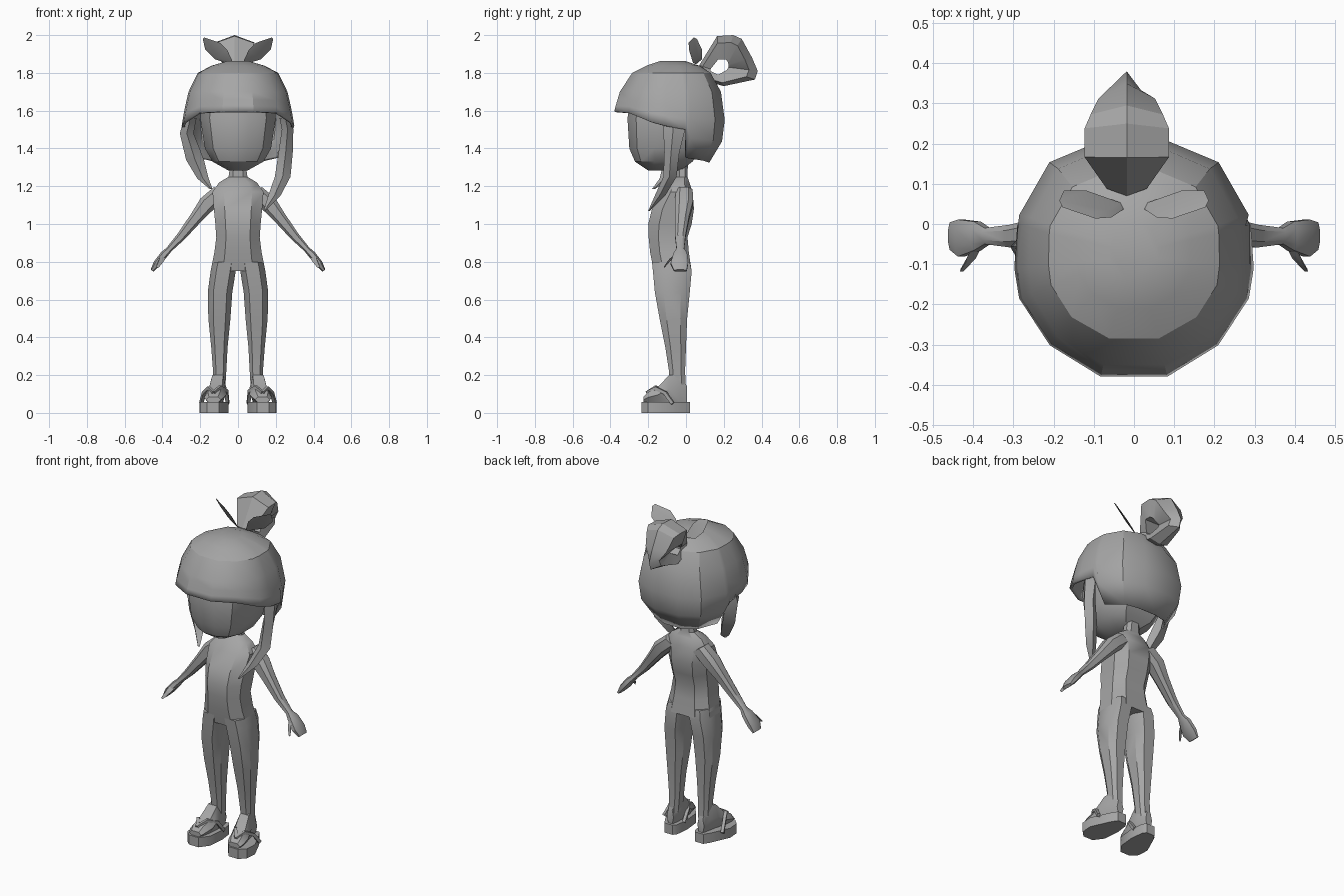
import bpy, bmesh, math
from mathutils import Vector

clay = bpy.data.materials.new("plain_grey")
clay.diffuse_color = (0.38, 0.38, 0.38, 1)

OCT = [(-.55, -1), (.55, -1), (1, -.5), (1, .5), (.55, 1), (-.55, 1), (-1, .5), (-1, -.5)]
DIAMOND = [(0, -1), (1, -.1), (.3, 1), (-1, .1)]
HEX = [(-.6, -1), (.6, -1), (1, 0), (.6, 1), (-.6, 1), (-1, 0)]


def finish(name, bm, mirror=False, angle=32):
    bmesh.ops.recalc_face_normals(bm, faces=bm.faces)
    me = bpy.data.meshes.new(name)
    bm.to_mesh(me)
    bm.free()
    ob = bpy.data.objects.new(name, me)
    bpy.context.collection.objects.link(ob)
    me.materials.append(clay)
    bpy.ops.object.select_all(action='DESELECT')
    ob.select_set(True)
    bpy.context.view_layer.objects.active = ob
    bpy.ops.object.shade_smooth_by_angle(angle=math.radians(angle))
    if mirror:
        m = ob.modifiers.new("mirror", 'MIRROR')
        m.use_mirror_merge = False
    return ob


def loft(name, rings, caps=(True, True), closed=False, **kw):
    """Skin a list of equal-length point rings."""
    bm = bmesh.new()
    vs = [[bm.verts.new(p) for p in r] for r in rings]
    n = len(vs[0])
    for a, b in zip(vs, vs[1:] + (vs[:1] if closed else [])):
        for i in range(n):
            j = (i + 1) % n
            bm.faces.new((a[i], a[j], b[j], b[i]))
    if not closed:
        for cap, r in zip(caps, (vs[0], vs[-1])):
            if cap:
                bm.faces.new(r)
    return finish(name, bm, **kw)


def ring_z(z, x0, x1, y0, y1, plan=OCT):
    return [((x0 + x1) / 2 + u * (x1 - x0) / 2, (y0 + y1) / 2 + v * (y1 - y0) / 2, z) for u, v in plan]


def ring_y(y, x0, x1, z0, z1):
    return [(p[0], y, p[1]) for p in ring_z(0, x0, x1, z0, z1, HEX)]


def ring_at(c, u, v, a, b, plan=OCT):
    return [Vector(c) + u * a * p + v * b * q for p, q in plan]


def tube(name, pts, r, **kw):
    pts = [Vector(p) for p in pts]
    rings = []
    for i, p in enumerate(pts):
        d = (pts[min(i + 1, len(pts) - 1)] - pts[max(i - 1, 0)]).normalized()
        side = d.cross(Vector((0, 0, 1))).normalized()
        rings.append(ring_at(p, side, side.cross(d), r, r, [(-1, -1), (1, -1), (1, 1), (-1, 1)]))
    return loft(name, rings, **kw)


# torso and neck: z, half width, front, back
torso = [(.75, .145, -.17, .03), (.85, .125, -.19, .015), (.93, .115, -.198, .008),
         (1.0, .12, -.2, .03), (1.08, .128, -.18, .042), (1.17, .135, -.12, .035),
         (1.22, .10, -.085, .018), (1.25, .05, -.05, .008), (1.32, .04, -.05, .01)]
loft("torso", [ring_z(z, -w, w, f, b) for z, w, f, b in torso])

# legs
legs = [(.80, .005, .135, -.18, .02), (.75, .012, .145, -.175, .03), (.64, .03, .16, -.165, .02),
        (.5, .04, .157, -.14, .006), (.35, .055, .142, -.11, 0), (.22, .062, .132, -.09, -.005),
        (.12, .068, .132, -.085, 0)]
loft("leg", [ring_z(*r) for r in legs], mirror=True)

# feet
feet = [(.005, .08, .125, .055, .14), (-.03, .065, .14, .055, .205), (-.09, .06, .155, .055, .2),
        (-.15, .062, .175, .055, .135), (-.2, .075, .18, .055, .11), (-.225, .09, .17, .055, .085)]
loft("foot", [ring_y(*r) for r in feet], mirror=True)

# sandal soles and straps
sole = [(.075, .02), (.13, .02), (.155, -.02), (.205, -.13), (.2, -.2), (.165, -.235),
        (.1, -.235), (.06, -.18), (.05, -.08), (.06, 0)]
loft("sandal_sole", [[(x, y, z) for x, y in sole] for z in (0, .058)], mirror=True)
tube("outer_strap", [(.13, -.205, .105), (.155, -.16, .13), (.18, -.11, .105), (.195, -.07, .05)], .009, mirror=True)
tube("inner_strap", [(.13, -.205, .105), (.095, -.16, .135), (.062, -.11, .115), (.055, -.06, .05)], .009, mirror=True)

# arms with flat hands
n, v = Vector((.82, 0, .57)), Vector((0, 1, 0))
arm = [(.09, -.01, 1.17, .045, .045), (.16, -.01, 1.11, .046, .048), (.22, -.02, 1.035, .034, .037),
       (.30, -.03, .935, .024, .028), (.365, -.03, .865, .016, .02), (.39, -.03, .84, .02, .036),
       (.43, -.035, .79, .019, .046), (.455, -.03, .753, .009, .034)]
loft("arm", [ring_at(r[:3], n, v, *r[3:]) for r in arm], mirror=True)
thumb = [(.385, -.045, .84, .015), (.405, -.085, .81, .014), (.425, -.112, .775, .008)]
loft("thumb", [ring_at((x, y, z), n, Vector((-.4, .6, .5)), r, r * 1.2, HEX) for x, y, z, r in thumb], mirror=True)

# head
head = [(1.283, .05, -.2, -.02), (1.33, .135, -.27, .05), (1.40, .175, -.3, .11),
        (1.56, .2, -.31, .15), (1.72, .19, -.28, .13)]
FACE = [(-.28, -1), (.28, -1), (.75, -.8), (1, -.35), (1, .4), (.65, .9), (-.65, .9), (-1, .4), (-1, -.35), (-.75, -.8)]
loft("head", [ring_z(z, -w, w, f, b, FACE) for z, w, f, b in head])

# hair shell: columns run front to back, each ending at its own rim height
profile = [(1.862, .06, -.14, 0), (1.838, .14, -.21, .07), (1.80, .213, -.285, .13), (1.70, .262, -.35, .185),
           (1.60, .285, -.38, .205), (1.52, .298, -.38, .205), (1.46, .285, -.36, .2),
           (1.40, .255, -.33, .175), (1.32, .19, -.3, .12)]


def size_at(z):
    for a, b in zip(profile, profile[1:]):
        if z >= b[0]:
            t = (a[0] - z) / (a[0] - b[0])
            return [p + (q - p) * t for p, q in zip(a[1:], b[1:])]
    return profile[-1][1:]


half = [(.29, -1, 1.595), (.73, -.74, 1.588), (.97, -.35, 1.54), (1, -.1, 1.52), (.99, .27, 1.5),
        (.98, .36, 1.35), (.72, .82, 1.335), (.3, 1, 1.325)]
columns = half + [(-x, y, z) for x, y, z in reversed(half)]
rows = []
for k in range(7):
    row = []
    for u, w, rim in columns:
        z = profile[k][0] if k < 4 else 1.70 + (rim - 1.70) * (.4, .7, 1)[k - 4]
        hx, yf, yb = size_at(z)
        row.append((hx * u, -.08 + w * ((yb + .08) if w > 0 else (-.08 - yf)), z))
    rows.append(row)
hair = loft("hair_shell", rows, caps=(True, False), angle=28)
shell = hair.modifiers.new("thickness", 'SOLIDIFY')
shell.thickness = .015
shell.offset = -1

# hanging side locks of unequal length
right = [(1.56, .22, .283, -.12, .0), (1.5, .232, .293, -.12, -.005), (1.38, .215, .29, -.115, -.035),
         (1.25, .195, .278, -.12, -.05), (1.15, .16, .225, -.165, -.11), (1.07, .135, .145, -.2, -.19)]
left = [(1.56, -.285, -.22, -.12, 0), (1.48, -.308, -.235, -.12, -.005), (1.34, -.275, -.18, -.115, -.045),
        (1.24, -.215, -.155, -.14, -.08), (1.185, -.15, -.135, -.18, -.165)]
loft("right_lock", [ring_z(*r, DIAMOND) for r in right])
loft("left_lock", [ring_z(*r, DIAMOND) for r in left])

# looped topknot: outer y, z, inner y, z, half width
loop = [(.07, 1.84, .13, 1.82, .05), (.165, 1.995, .17, 1.87, .105), (.25, 2.0, .21, 1.87, .105),
        (.295, 1.98, .22, 1.86, .09), (.35, 1.88, .225, 1.845, .07), (.38, 1.81, .225, 1.83, .035),
        (.365, 1.765, .215, 1.815, .04), (.2, 1.73, .17, 1.79, .06), (.09, 1.76, .13, 1.81, .05)]
rings = []
for oy, oz, iy, iz, w in loop:
    ey, ez = oy + (iy - oy) * .3, oz + (iz - oz) * .3
    rings.append([(-.018 - w, ey, ez), (-.018, oy, oz), (-.018 + w, ey, ez),
                  (-.018 + w * .75, iy, iz), (-.018 - w * .75, iy, iz)])
loft("topknot", rings, closed=True, angle=25)

# leaf-shaped ribbon ends
leaf = [(.03, .045, 1.85), (.06, .025, 1.915), (.10, .022, 1.955), (.182, .05, 1.983),
        (.17, .075, 1.93), (.115, .075, 1.875)]
off = Vector((.006, .012, -.006))
loft("ribbon_leaf", [[Vector(p) + off * s for p in leaf] for s in (-.7, .7)], mirror=True)
